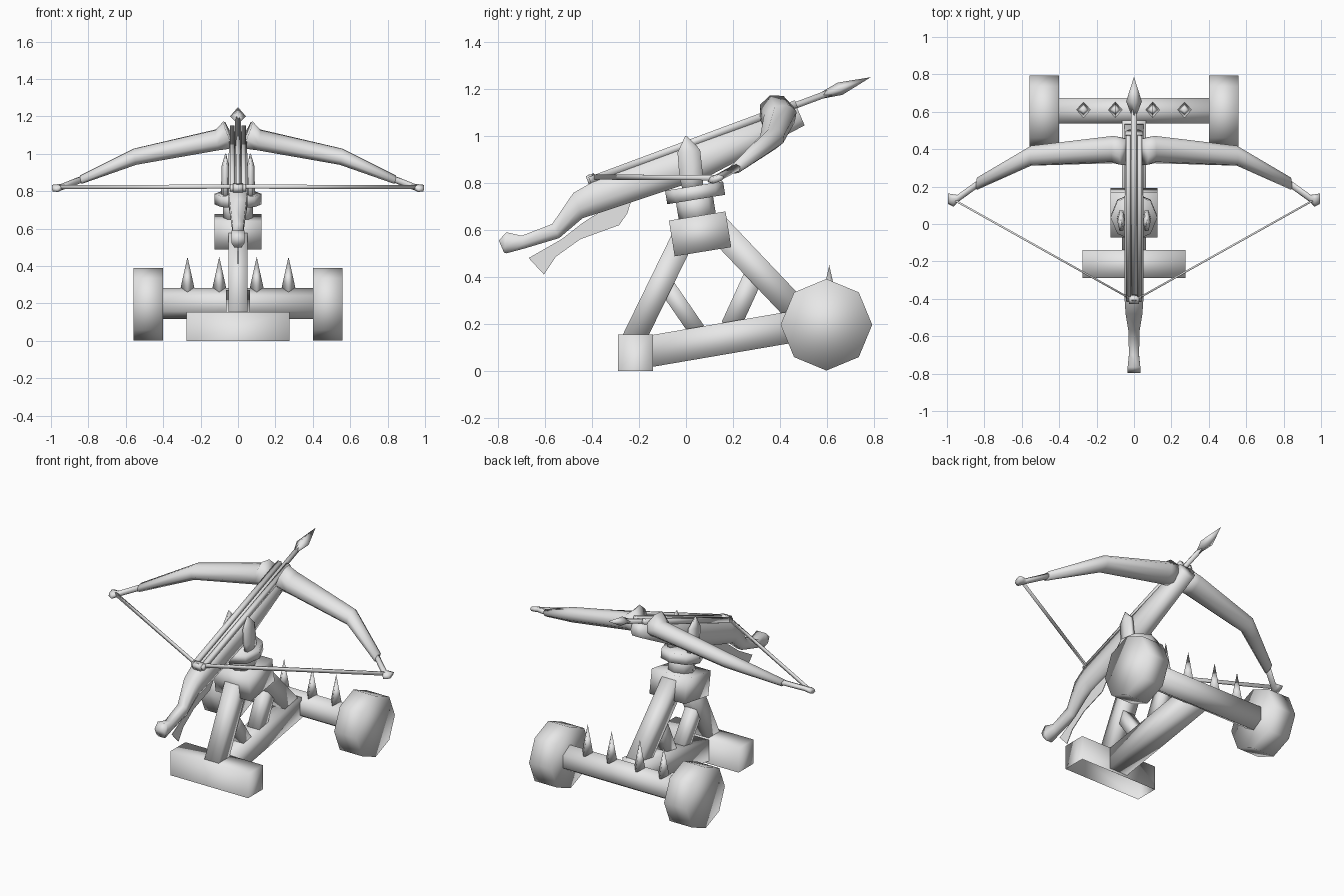
import bpy, bmesh
from math import cos, sin, pi, sqrt
from mathutils import Vector

if "Cube" in bpy.data.objects:
    bpy.data.objects.remove(bpy.data.objects["Cube"], do_unlink=True)

grey = bpy.data.materials.new("plain_grey")
grey.use_nodes = True
grey.diffuse_color = (0.8, 0.8, 0.8, 1)
grey.node_tree.nodes["Principled BSDF"].inputs["Base Color"].default_value = (0.8, 0.8, 0.8, 1)

X = Vector((1, 0, 0))
AIM = Vector((0, 0.937, 0.35))      # direction the bolt points
LIFT = Vector((0, -0.35, 0.937))    # square to the bolt
POST_UP = Vector((0, -0.16, 0.987)) # axis of the leaning pivot


def finish(name, bm, mirror=False):
    bmesh.ops.remove_doubles(bm, verts=bm.verts, dist=0.0005)
    bmesh.ops.recalc_face_normals(bm, faces=bm.faces)
    mesh = bpy.data.meshes.new(name)
    bm.to_mesh(mesh)
    bm.free()
    mesh.materials.append(grey)
    for poly in mesh.polygons:
        poly.use_smooth = True
    obj = bpy.data.objects.new(name, mesh)
    bpy.context.collection.objects.link(obj)
    if mirror:
        obj.modifiers.new("Mirror", "MIRROR")
    return obj


def loft(name, rings, mirror=False, open_start=False):
    """Skin a row of rings and cap the ends."""
    bm = bmesh.new()
    loops = [[bm.verts.new(p) for p in ring] for ring in rings]
    n = len(loops[0])
    for a, b in zip(loops, loops[1:]):
        for i in range(n):
            j = (i + 1) % n
            bm.faces.new((a[i], a[j], b[j], b[i]))
    if not open_start:
        bm.faces.new(loops[0])
    bm.faces.new(loops[-1])
    return finish(name, bm, mirror)


def tube(name, stations, sides=8, u=X, phase=0.0, **kw):
    """Stations are (centre, radius along u, radius across u)."""
    pts = [Vector(s[0]) for s in stations]
    rings = []
    for i, (_, ru, rv) in enumerate(stations):
        t = pts[min(i + 1, len(pts) - 1)] - pts[max(i - 1, 0)]
        v = t.cross(u).normalized()
        angles = [phase + 2 * pi * k / sides for k in range(sides)]
        rings.append([pts[i] + u * ru * cos(a) + v * rv * sin(a) for a in angles])
    return loft(name, rings, **kw)


def beam(name, start, end, half_u, half_v, **kw):
    """Square timber between two points."""
    k = sqrt(2)
    return tube(name, [(start, half_u * k, half_v * k), (end, half_u * k, half_v * k)],
                sides=4, phase=pi / 4, **kw)


# Base: hollow foot, spine, axle and wheels
beam("front_foot", (0, -0.215, 0), (0, -0.215, 0.155), 0.275, 0.075, open_start=True)
beam("base_spine", (0, -0.17, 0.08), (0, 0.56, 0.205), 0.065, 0.067)
tube("axle", [((-0.42, 0.605, 0.2), 0.083, 0.078), ((0.42, 0.605, 0.2), 0.083, 0.078)],
     sides=6, u=Vector((0, 0, 1)))
tube("wheels", [((0.4, 0.598, 0.196), 0.195, 0.195), ((0.558, 0.598, 0.196), 0.195, 0.195)],
     u=Vector((0, 0, 1)), mirror=True)
for x, label in ((0.1, "inner"), (0.27, "outer")):
    tube(label + "_spikes", [((x, 0.61, 0.26), 0.042, 0.042), ((x, 0.61, 0.45), 0, 0)],
         sides=4, mirror=True)

# Frame posts and braces
beam("front_post", (0, -0.225, 0.13), (0, -0.01, 0.57), 0.05, 0.05)
beam("rear_post", (0, 0.12, 0.625), (0, 0.5, 0.225), 0.05, 0.055)
beam("front_brace", (0, -0.11, 0.4), (0, 0.055, 0.16), 0.04, 0.036)
beam("rear_brace", (0, 0.30, 0.43), (0, 0.19, 0.19), 0.04, 0.042)

# Pivot: block, neck, collar and yoke
mid = Vector((0, 0.06, 0.583))
beam("pivot_block", mid - POST_UP * 0.077, mid + POST_UP * 0.077, 0.125, 0.122)
tube("pivot_neck", [(mid + POST_UP * 0.06, 0.08, 0.08), (mid + POST_UP * 0.17, 0.08, 0.08)])
collar = Vector((0, 0.039, 0.758))
tube("pivot_collar", [(collar - POST_UP * 0.029, 0.125, 0.125),
                      (collar + POST_UP * 0.029, 0.125, 0.125)])
tube("yoke_prongs", [((0.068, 0.03, 0.77), 0.022, 0.05), ((0.068, 0.022, 0.83), 0.022, 0.058),
                     ((0.068, 0.012, 0.935), 0.02, 0.056), ((0.066, 0.0, 1.0), 0.003, 0.004)],
     sides=6, mirror=True)

# Stock: each section is (top y, top z, bottom y, bottom z, half width)
sections = [
    (0.473, 1.12, 0.505, 1.045, 0.048), (0.03, 0.96, 0.09, 0.825, 0.05),
    (-0.405, 0.80, -0.37, 0.672, 0.05), (-0.48, 0.757, -0.44, 0.65, 0.045),
    (-0.57, 0.625, -0.54, 0.565, 0.03), (-0.70, 0.575, -0.69, 0.52, 0.027),
    (-0.765, 0.59, -0.765, 0.5, 0.034), (-0.797, 0.555, -0.775, 0.503, 0.034)]
rings = []
for ty, tz, by, bz, w in sections:
    top, low = Vector((0, ty, tz)), Vector((0, by, bz))
    side = top.lerp(low, 0.65)
    rings.append([top - X * w, top + X * w, side + X * w,
                  low + X * w * 0.6, low - X * w * 0.6, side - X * w])
loft("stock", rings)

# Rails either side of the bolt groove
beam("groove_rails", (0.031, -0.41, 0.81), (0.031, 0.47, 1.137), 0.013, 0.016, mirror=True)

# Bolt: shaft and diamond head
tip = Vector((0, 0.787, 1.25))
tube("bolt_shaft", [(tip - AIM * 1.24, 0.015, 0.015), (tip - AIM * 0.18, 0.016, 0.016)], sides=6)
tube("bolt_head", [(tip - AIM * 0.22, 0.014, 0.014), (tip - AIM * 0.14, 0.042, 0.028),
                   (tip, 0, 0)], sides=4)

# Bow limbs with hooked tips
tube("bow_limbs", [((0.045, 0.385, 1.10), 0.075, 0.085), ((0.11, 0.398, 1.075), 0.078, 0.056),
                   ((0.55, 0.365, 0.985), 0.057, 0.045), ((0.84, 0.215, 0.862), 0.035, 0.022)],
     u=AIM, mirror=True)
tube("limb_tips", [((0.82, 0.225, 0.87), 0.022, 0.018), ((0.945, 0.135, 0.822), 0.022, 0.016),
                   ((0.965, 0.125, 0.817), 0.036, 0.018), ((0.993, 0.135, 0.817), 0.03, 0.015)],
     sides=6, u=AIM, mirror=True)

# String and its catch
beam("bow_string", (0, -0.41, 0.825), (0.955, 0.125, 0.822), 0.011, 0.005,
     u=Vector((0, 0, 1)), mirror=True)
beam("string_catch", (0, -0.42, 0.81), (0, -0.385, 0.823), 0.028, 0.02)

# Trigger lever, a flat plate
bm = bmesh.new()
outline = [(-0.67, 0.48), (-0.605, 0.41), (-0.555, 0.485), (-0.45, 0.56), (-0.285, 0.62),
           (-0.25, 0.67), (-0.23, 0.735), (-0.33, 0.70), (-0.44, 0.63), (-0.53, 0.56)]
face = bm.faces.new([bm.verts.new((-0.002, y, z)) for y, z in outline])
extruded = bmesh.ops.extrude_face_region(bm, geom=[face])["geom"]
for v in extruded:
    if isinstance(v, bmesh.types.BMVert):
        v.co.x = 0.002
trigger = finish("trigger_lever", bm)
for poly in trigger.data.polygons:
    poly.use_smooth = False
